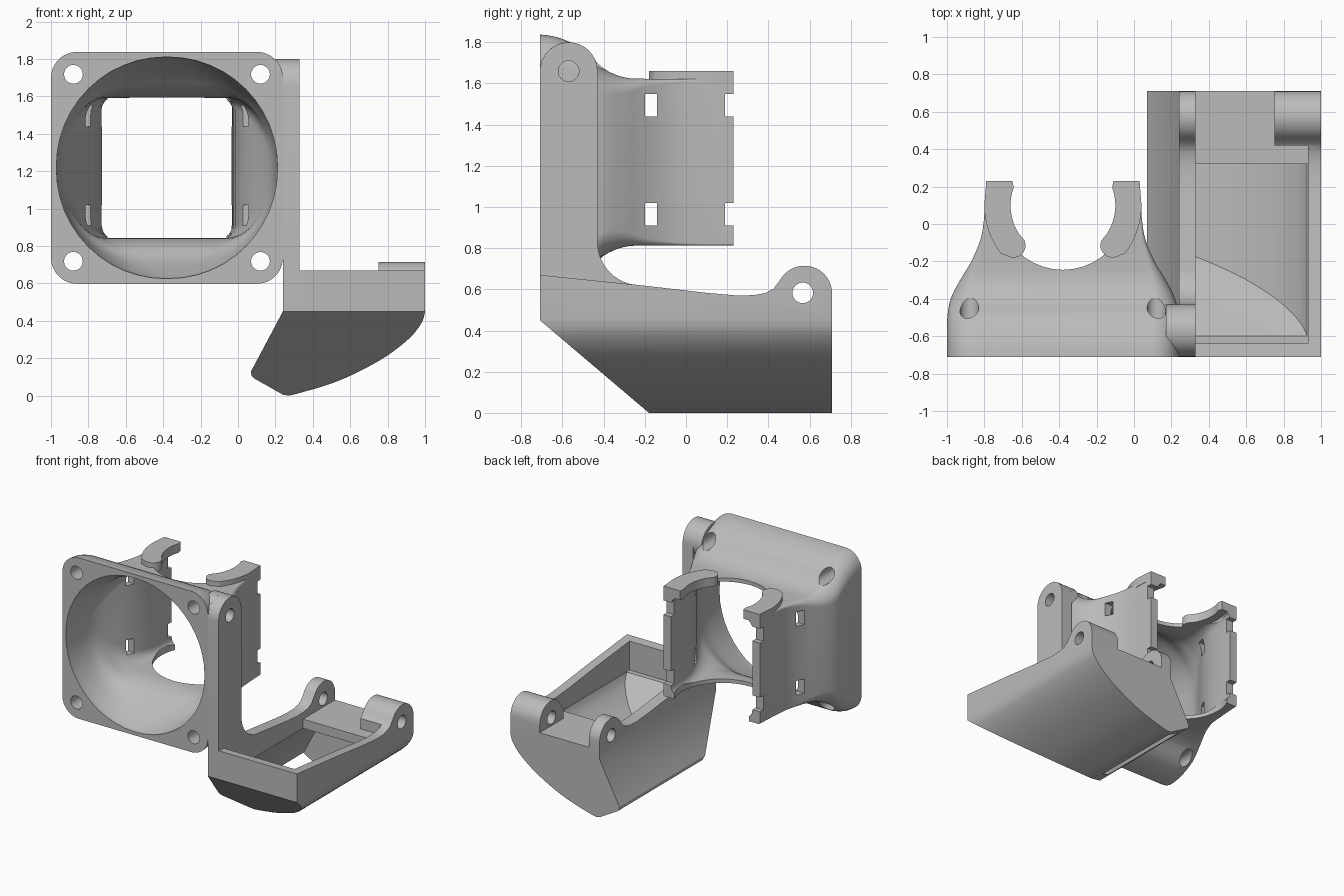
import bpy, bmesh
from math import sin, cos, pi, radians
from mathutils import Vector

cube = bpy.data.objects.get("Cube")
if cube:
    bpy.data.objects.remove(cube, do_unlink=True)

grey = bpy.data.materials.new("plain grey")
grey.use_nodes = True
grey.diffuse_color = (0.5, 0.5, 0.5, 1)
grey.node_tree.nodes["Principled BSDF"].inputs["Base Color"].default_value = (0.5, 0.5, 0.5, 1)

CX, CZ = -0.38, 1.218      # fan centre
BORE_Y = 0.10              # axis of the round clamp


def make(name, bm):
    bmesh.ops.recalc_face_normals(bm, faces=bm.faces)
    mesh = bpy.data.meshes.new(name)
    bm.to_mesh(mesh)
    bm.free()
    mesh.materials.append(grey)
    ob = bpy.data.objects.new(name, mesh)
    bpy.context.collection.objects.link(ob)
    return ob


def bridge(name, rings):
    """Closed solid through rings of equal point count."""
    bm = bmesh.new()
    loops = [[bm.verts.new(p) for p in ring] for ring in rings]
    n = len(loops[0])
    for a, b in zip(loops, loops[1:]):
        for i in range(n):
            j = (i + 1) % n
            bm.faces.new((a[i], a[j], b[j], b[i]))
    bm.faces.new(loops[0])
    bm.faces.new(loops[-1])
    return make(name, bm)


def prism(name, pts, axis, a, b):
    place = {"x": lambda p, d: (d, p[0], p[1]),
             "y": lambda p, d: (p[0], d, p[1]),
             "z": lambda p, d: (p[0], p[1], d)}[axis]
    return bridge(name, [[place(p, d) for p in pts] for d in (a, b)])


def box(name, x0, x1, y0, y1, z0, z1):
    return prism(name, [(x0, y0), (x1, y0), (x1, y1), (x0, y1)], "z", z0, z1)


def arc(cx, cy, r, start, end, n=16):
    return [(cx + r * cos(radians(start + (end - start) * i / n)),
             cy + r * sin(radians(start + (end - start) * i / n))) for i in range(n + 1)]


def rod(name, u, v, r, axis, a, b):
    return prism(name, arc(u, v, r, 0, 360, 40)[:-1], axis, a, b)


def combine(ob, tool, op="DIFFERENCE"):
    mod = ob.modifiers.new("bool", "BOOLEAN")
    mod.operation, mod.solver, mod.object = op, "EXACT", tool
    dg = bpy.context.evaluated_depsgraph_get()
    mesh = bpy.data.meshes.new_from_object(ob.evaluated_get(dg))
    ob.modifiers.clear()
    ob.data = mesh
    bpy.data.objects.remove(tool, do_unlink=True)


def smooth_path(pts, steps=4):
    """Catmull-Rom through the points."""
    p = [Vector(q) for q in pts]
    p = [p[0]] + p + [p[-1]]
    out = []
    for a, b, c, d in zip(p, p[1:], p[2:], p[3:]):
        for i in range(steps):
            t = i / steps
            out.append(0.5 * (2 * b + (c - a) * t + (2 * a - 5 * b + 4 * c - d) * t * t
                              + (3 * b - a - 3 * c + d) * t ** 3))
    return out + [p[-1]]


def loft(name, stations):
    """Rounded rectangles (y, half width, half height, corner radius)."""
    rings = []
    for y, w, h, r in smooth_path(stations):
        ring = []
        for k, (sx, sz) in enumerate([(1, 1), (-1, 1), (-1, -1), (1, -1)]):
            ring += [(u, y, v) for u, v in arc(CX + sx * (w - r), CZ + sz * (h - r), r,
                                               90 * k, 90 * k + 90, 12)]
        rings.append(ring)
    return bridge(name, rings)


# Fan shroud: square flange flowing back into a round clamp
shroud = loft("fan_shroud", [
    (-0.71, .62, .62, .14), (-0.62, .62, .605, .14), (-0.5, .618, .55, .14),
    (-0.4, .60, .455, .12), (-0.3, .55, .412, .08), (-0.2, .49, .405, .04),
    (-0.08, .44, .405, .02), (0.05, .42, .405, .01), (0.23, .41, .405, .01)])
combine(shroud, loft("duct_cutter", [
    (-0.73, .59, .59, .585), (-0.68, .59, .585, .57), (-0.5, .575, .50, .45),
    (-0.4, .55, .42, .34), (-0.3, .495, .382, .2), (-0.17, .42, .375, .1),
    (0, .365, .375, .06), (0.25, .345, .375, .06)]))
combine(shroud, rod("bore_cutter", CX, BORE_Y, 0.345, "z", 0.5, 2))
for sx in (-1, 1):
    for sz in (-1, 1):
        combine(shroud, rod("screw_cutter", CX + sx * .5, CZ + sz * .5, .05, "y", -0.8, -0.2))
for z in (0.91, 1.44):
    for y0, y1 in ((-0.2, -0.14), (0.19, 0.3)):
        combine(shroud, box("slot_cutter", -1.1, 0.3, y0, y1, z, z + 0.11))

# Crescent hooks on top of the clamp arms
for side, s in (("right", -1), ("left", 1)):
    pts = [(-.41, .13)] + arc(0, 0, .42, 180, 218, 14)
    pts += arc(-.265, -.215, .065, 235, 385, 8)
    pts += arc(0, 0, .28, 212, 160, 14) + [(-.27, .13)]
    prism("clamp_hook_" + side, [(CX - s * u, BORE_Y + v) for u, v in pts], "z", 1.59, 1.66)

# Pivot arm joining shroud and air duct, with its round boss
arm_profile = ([(-.71, .5)] + arc(-.57, 1.66, .14, 180, 0)
               + arc(-.22, .83, .21, 180, 270, 12) + [(-.22, .5)])
arm = prism("pivot_arm", arm_profile, "x", .24, .33)
boss = rod("pivot_boss", -.57, 1.66, .14, "x", .17, .24)
for part in (arm, boss):
    combine(part, rod("pivot_cutter", -.57, 1.66, .05, "x", .1, .5))

# Air duct: side profile crossed with a scoop-shaped section
side = ([(-.71, .45), (-.18, 0), (.71, 0), (.71, .58)]
        + arc(.575, .58, .135, 0, 150)
        + [(.425, .603), (.385, .582), (.33, .572), (.25, .57), (.1, .583), (-.22, .62), (-.71, .67)])
bowl = [tuple(p) for p in smooth_path([
    (.27, 0), (.33, .014), (.5, .065), (.65, .13), (.8, .215), (.92, .31), (.982, .39), (1, .45)])]
section = [(1, .9), (.24, .9), (.24, .45), (.07, .13), (.072, .105), (.09, .09), (.24, .005)] + bowl
duct = prism("air_duct", side, "x", 0, 1.1)
combine(duct, prism("section_tool", section, "y", -1, 1), "INTERSECT")

# Hollow of the duct with its outlet slot
inner_bowl = [tuple(p) for p in smooth_path([
    (.27, .065), (.4, .105), (.6, .185), (.78, .285), (.89, .38), (.93, .45)])]
hollow = prism("hollow_cutter",
               [(.33, .45), (.29, .42), (.115, .09), (.055, 0), (.15, -.065), (.21, .025)] + inner_bowl,
               "y", -1, 1)
combine(hollow, prism("hollow_profile", [(-.64, .48), (-.6, .44), (.04, -.1), (.64, -.1), (.64, .48)],
                      "x", 0, 1.1), "INTERSECT")
combine(duct, hollow)
combine(duct, box("mouth_cutter", .33, .93, -.64, .32, .44, 1))
combine(duct, box("deck_cutter", .33, .75, .30, .8, .52, 1))
combine(duct, box("lug_cutter", .74, .93, .30, .42, .52, 1))
combine(duct, rod("lug_hole_cutter", .567, .583, .05, "x", 0, 1.2))

# Smooth curved walls, crisp edges
bpy.ops.object.select_all(action="DESELECT")
for ob in bpy.context.collection.objects:
    if ob.type == "MESH":
        ob.select_set(True)
        bpy.context.view_layer.objects.active = ob
bpy.ops.object.shade_smooth_by_angle(angle=radians(30))
